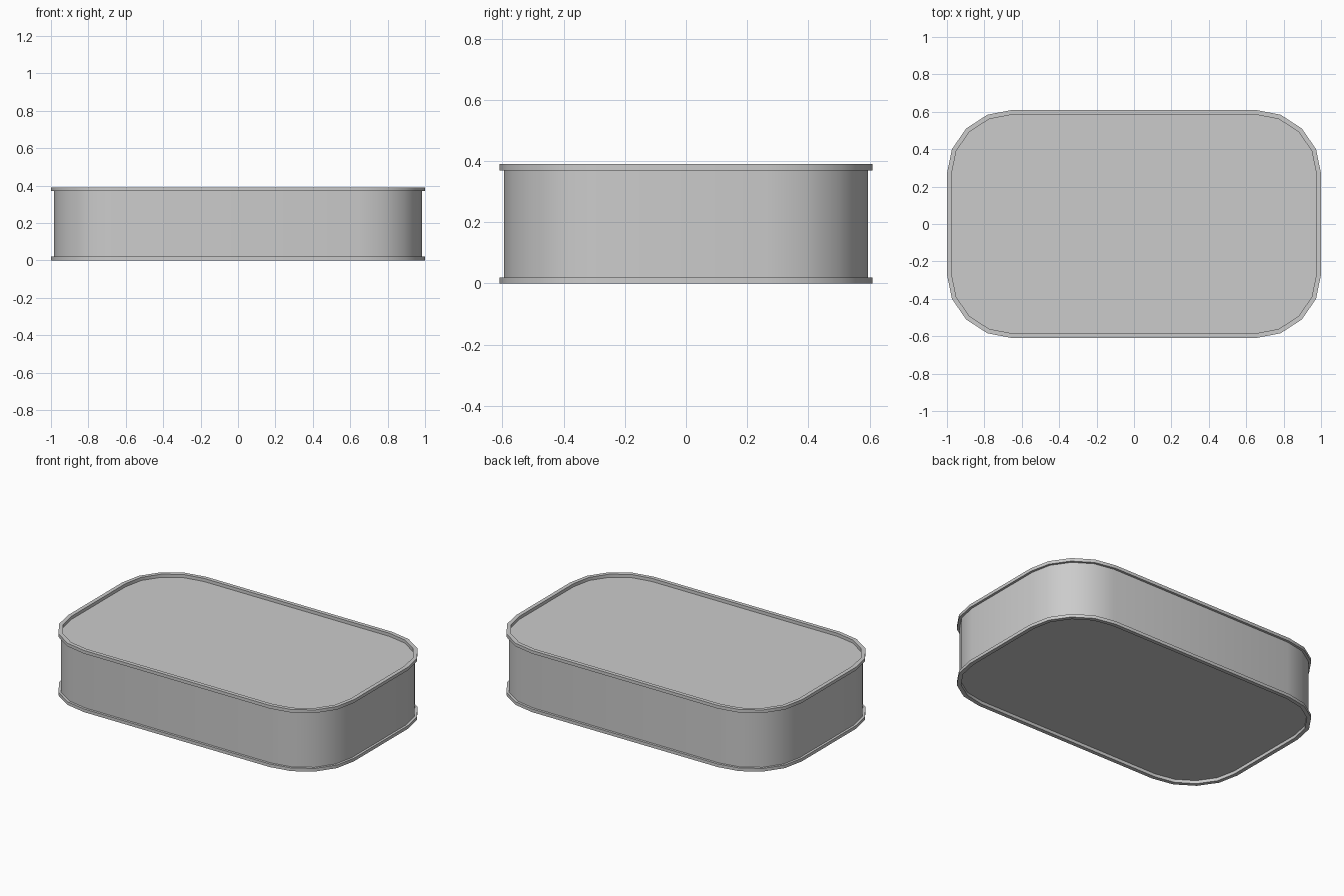
import bpy
import bmesh
from math import cos, sin, pi, radians

cube = bpy.data.objects.get("Cube")
if cube:
    bpy.data.objects.remove(cube)

HALF_X, HALF_Y, HEIGHT = 1.0, 0.61, 0.39
RADIUS_X, RADIUS_Y, CORNER_STEPS = 0.35, 0.34, 4
RIM, WALL_INSET, LIP_INSET = 0.02, 0.015, 0.025

metal = bpy.data.materials.new("grey_metal")
metal.use_nodes = True
metal.diffuse_color = (0.6, 0.6, 0.6, 1)
metal.node_tree.nodes["Principled BSDF"].inputs["Base Color"].default_value = metal.diffuse_color


def outline(bm, inset, z):
    """Ring of vertices around a rounded rectangle."""
    ring = []
    for corner, (sx, sy) in enumerate([(1, 1), (-1, 1), (-1, -1), (1, -1)]):
        for step in range(CORNER_STEPS + 1):
            a = (corner + step / CORNER_STEPS) * pi / 2
            x = sx * (HALF_X - RADIUS_X) + (RADIUS_X - inset) * cos(a)
            y = sy * (HALF_Y - RADIUS_Y) + (RADIUS_Y - inset) * sin(a)
            ring.append(bm.verts.new((x, y, z)))
    return ring


def sweep(name, section, closed=False, cap=False):
    """Sweep an (inset, z) section around the tin outline."""
    bm = bmesh.new()
    rings = [outline(bm, inset, z) for inset, z in section]
    pairs = list(zip(rings, rings[1:]))
    if closed:
        pairs.append((rings[-1], rings[0]))
    for low, high in pairs:
        for i in range(len(low)):
            j = (i + 1) % len(low)
            bm.faces.new((low[i], low[j], high[j], high[i]))
    if cap:
        bm.faces.new(rings[0][::-1])
        bm.faces.new(rings[-1])
    bmesh.ops.recalc_face_normals(bm, faces=bm.faces)
    mesh = bpy.data.meshes.new(name)
    bm.to_mesh(mesh)
    bm.free()
    mesh.materials.append(metal)
    obj = bpy.data.objects.new(name, mesh)
    bpy.context.collection.objects.link(obj)
    bpy.ops.object.select_all(action="DESELECT")
    obj.select_set(True)
    bpy.context.view_layer.objects.active = obj
    bpy.ops.object.shade_smooth_by_angle(angle=radians(30))


# Closed body, whose ends are the recessed lid and base
sweep("tin_body", [(WALL_INSET, RIM), (WALL_INSET, HEIGHT - RIM)], cap=True)

# Raised seam rims around the base and lid
for name, z in (("bottom_rim", 0), ("top_rim", HEIGHT - RIM)):
    sweep(name, [(0, z), (0, z + RIM), (LIP_INSET, z + RIM), (LIP_INSET, z)], closed=True)
